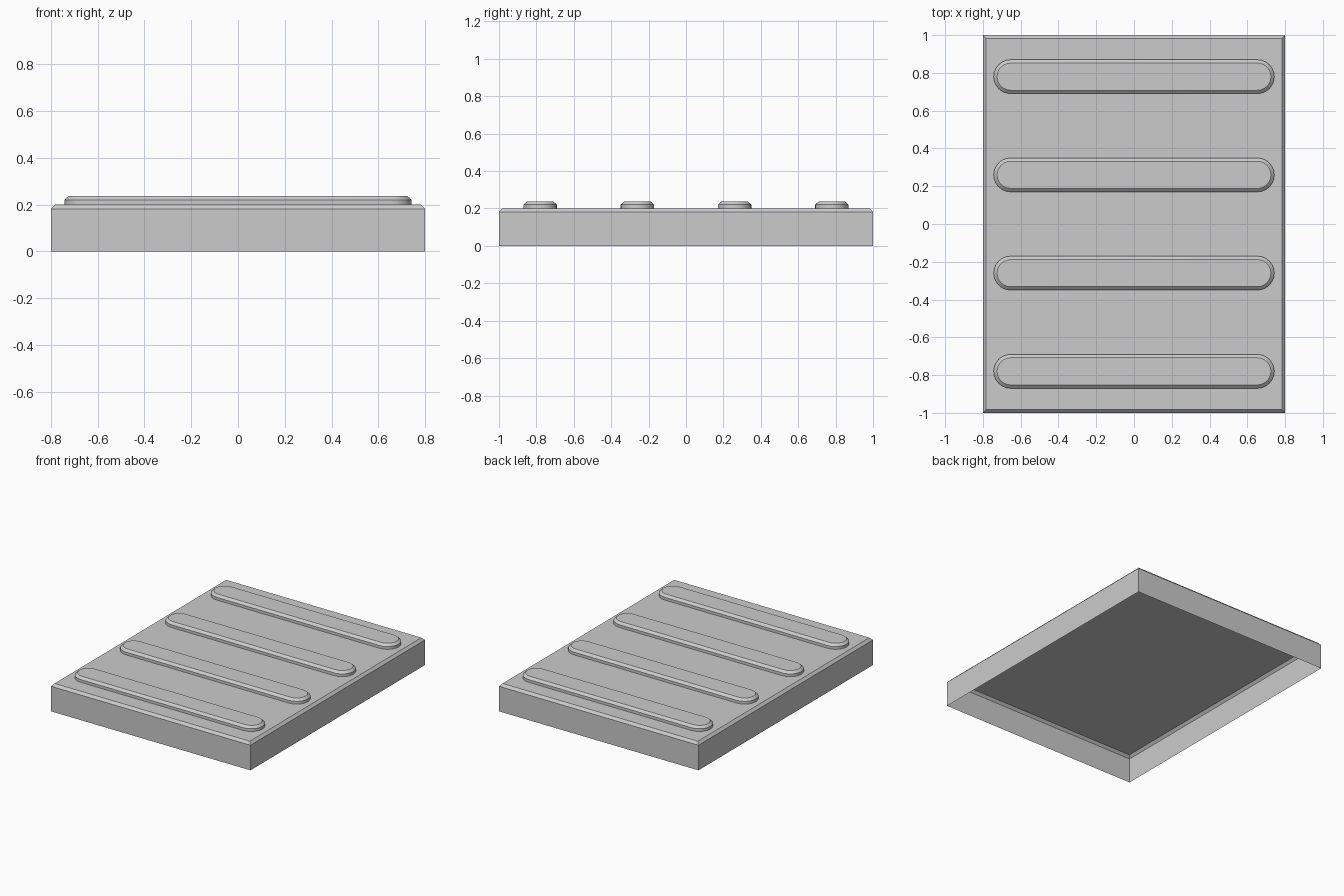
import bpy, bmesh, math

if "Cube" in bpy.data.objects:
    bpy.data.objects.remove(bpy.data.objects["Cube"])


def loft(name, rings):
    """Skin stacked outlines, cap the top and leave the underside open."""
    bm = bmesh.new()
    loops = [[bm.verts.new(p) for p in ring] for ring in rings]
    n = len(loops[0])
    for a, b in zip(loops, loops[1:]):
        for i in range(n):
            j = (i + 1) % n
            bm.faces.new((a[i], a[j], b[j], b[i]))
    bm.faces.new(loops[-1])
    mesh = bpy.data.meshes.new(name)
    bm.to_mesh(mesh)
    bm.free()
    obj = bpy.data.objects.new(name, mesh)
    bpy.context.collection.objects.link(obj)
    return obj


def rectangle(hx, hy, z):
    return [(-hx, -hy, z), (hx, -hy, z), (hx, hy, z), (-hx, hy, z)]


def stadium(half_straight, r, z, steps=12):
    ring = []
    for side, start in ((1, -90), (-1, 90)):
        for i in range(steps + 1):
            a = math.radians(start + 180 * i / steps)
            ring.append((side * half_straight + r * math.cos(a), r * math.sin(a), z))
    return ring


# Hollow slab with a chamfered top rim
loft("slab", [rectangle(0.8, 1.0, 0), rectangle(0.8, 1.0, 0.182),
              rectangle(0.783, 0.983, 0.2)])

# Four raised round-ended bars with chamfered tops
for k, y in enumerate((-0.78, -0.26, 0.26, 0.78)):
    bar = loft(f"raised_bar_{k + 1}", [stadium(0.653, 0.09, 0.2),
                                       stadium(0.653, 0.09, 0.22),
                                       stadium(0.653, 0.072, 0.236)])
    bar.location.y = y
    bpy.ops.object.select_all(action='DESELECT')
    bar.select_set(True)
    bpy.context.view_layer.objects.active = bar
    bpy.ops.object.shade_smooth_by_angle(angle=math.radians(30))
